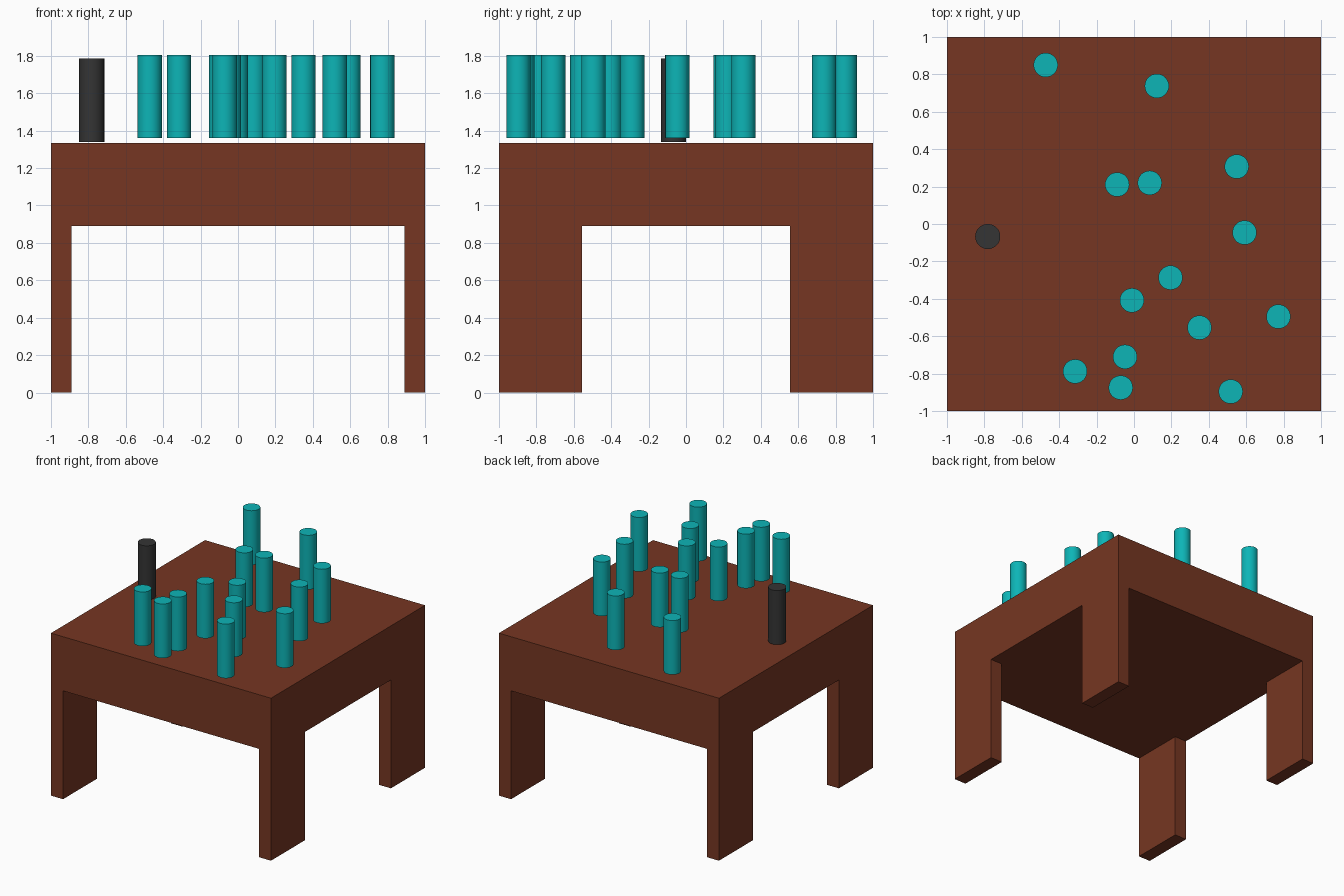
import bpy, bmesh
from mathutils import Vector, Matrix

if "Cube" in bpy.data.objects:
    bpy.data.objects.remove(bpy.data.objects["Cube"])

LEG_X, LEG_Y = 0.89, 0.557      # inner faces of the legs
UNDER, TOP = 0.89, 1.335        # slab underside and top


def material(name, color):
    m = bpy.data.materials.new(name)
    m.diffuse_color = (*color, 1)
    m.use_nodes = True
    m.node_tree.nodes["Principled BSDF"].inputs["Base Color"].default_value = m.diffuse_color
    return m


wood = material("brown_wood", (0.18, 0.037, 0.016))
teal = material("teal", (0.004, 0.46, 0.47))
dark = material("dark_grey", (0.035, 0.035, 0.035))

# Table: thick slab, cut into a grid, with the four corner cells extruded into legs
bm = bmesh.new()
bmesh.ops.create_cube(bm, size=1, matrix=Matrix.Translation((0, 0, (UNDER + TOP) / 2))
                      @ Matrix.Diagonal((2, 2, TOP - UNDER, 1)))
for axis, pos in ((Vector((1, 0, 0)), LEG_X), (Vector((0, 1, 0)), LEG_Y)):
    for s in (-1, 1):
        bmesh.ops.bisect_plane(bm, geom=bm.verts[:] + bm.edges[:] + bm.faces[:],
                               plane_co=axis * pos * s, plane_no=axis)
bm.normal_update()
corners = []
for f in bm.faces:
    c = f.calc_center_median()
    if f.normal.z < -0.9 and abs(c.x) > LEG_X and abs(c.y) > LEG_Y:
        corners.append(f)
feet = bmesh.ops.extrude_discrete_faces(bm, faces=corners)["faces"]
for v in {v for f in feet for v in f.verts}:
    v.co.z = 0
# Merge the coplanar cells back into clean faces
bmesh.ops.dissolve_limit(bm, angle_limit=0.01, verts=bm.verts[:], edges=bm.edges[:])
bmesh.ops.recalc_face_normals(bm, faces=bm.faces[:])
mesh = bpy.data.meshes.new("table")
bm.to_mesh(mesh)
bm.free()
mesh.materials.append(wood)
table = bpy.data.objects.new("table", mesh)
bpy.context.collection.objects.link(table)


def peg(name, x, y, z0, radius, mat):
    bpy.ops.mesh.primitive_cylinder_add(vertices=32, radius=radius, depth=0.445,
                                        location=(x, y, z0 + 0.2225))
    ob = bpy.context.object
    ob.name = name
    ob.data.materials.append(mat)
    bpy.ops.object.shade_smooth_by_angle()


# Teal pegs hovering slightly above the top, scattered irregularly
PEGS = [(-0.472, 0.85), (0.122, 0.738), (0.549, 0.307), (-0.09, 0.211), (0.084, 0.22),
        (0.591, -0.046), (0.195, -0.287), (-0.011, -0.408), (0.772, -0.495), (0.35, -0.554),
        (-0.048, -0.71), (-0.315, -0.788), (-0.071, -0.875), (0.517, -0.896)]
for i, (x, y) in enumerate(PEGS):
    peg(f"teal_peg_{i + 1}", x, y, 1.36, 0.065, teal)

# Single dark peg
peg("dark_peg", -0.782, -0.067, 1.34, 0.067, dark)
